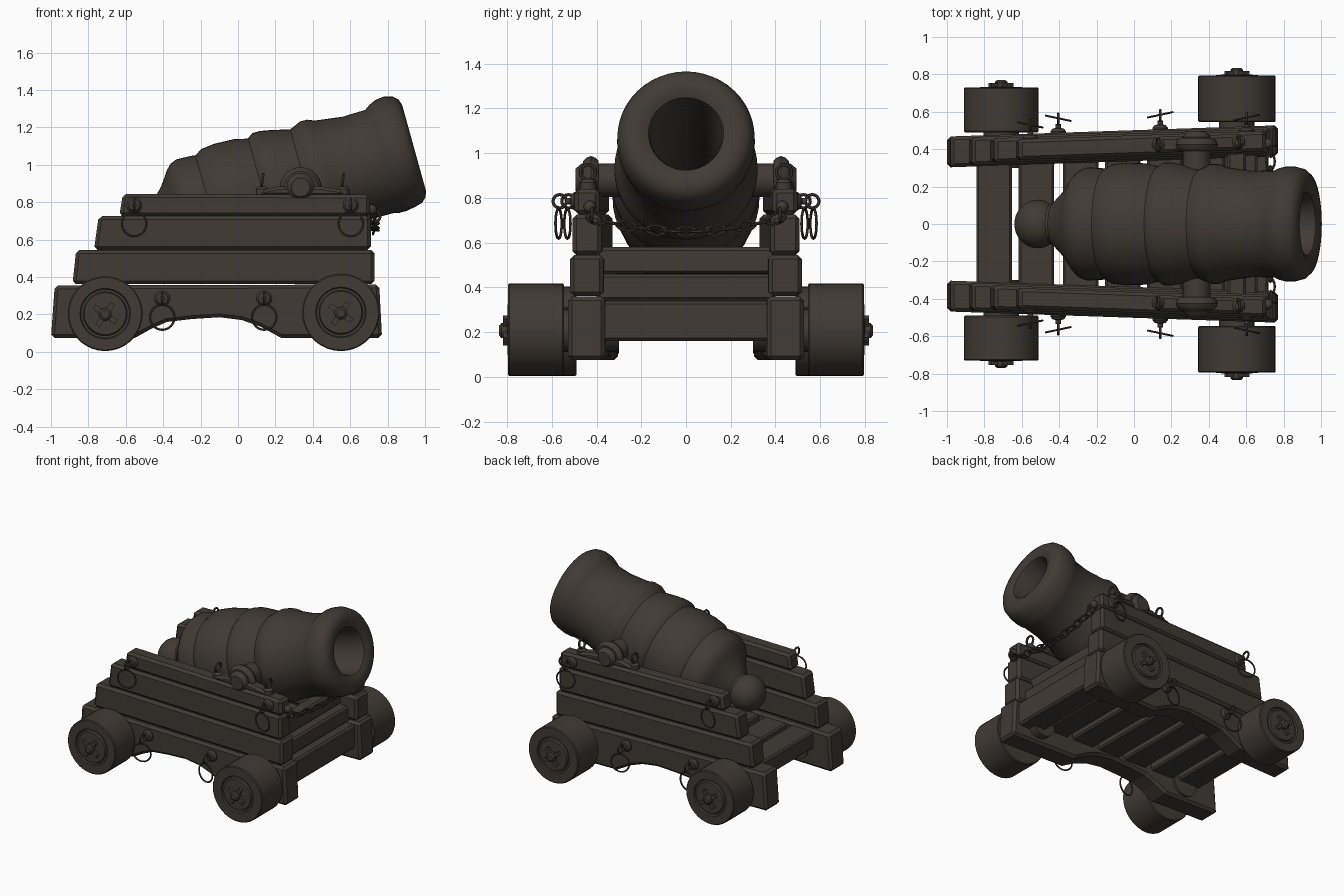
import bpy, bmesh, math
from mathutils import Matrix, Vector

if "Cube" in bpy.data.objects:
    bpy.data.objects.remove(bpy.data.objects["Cube"])

iron = bpy.data.materials.new("dark_brown")
iron.diffuse_color = (0.052, 0.043, 0.035, 1)
iron.use_nodes = True
iron.node_tree.nodes["Principled BSDF"].inputs["Base Color"].default_value = iron.diffuse_color
T = Matrix.Translation
AX_Y = Matrix.Rotation(math.pi / 2, 4, 'Z')   # turns the lathe axis from x to y


def finish(name, bm, bevel=0, mirror=False, angle=35):
    bmesh.ops.remove_doubles(bm, verts=bm.verts, dist=1e-5)
    bmesh.ops.recalc_face_normals(bm, faces=bm.faces)
    me = bpy.data.meshes.new(name)
    bm.to_mesh(me)
    bm.free()
    ob = bpy.data.objects.new(name, me)
    bpy.context.collection.objects.link(ob)
    me.materials.append(iron)
    if bevel:
        m = ob.modifiers.new("bevel", 'BEVEL')
        m.width, m.segments, m.limit_method = bevel, 1, 'ANGLE'
    if mirror:
        m = ob.modifiers.new("mirror", 'MIRROR')
        m.use_axis = (False, True, False)
        m.use_mirror_merge = False
    bpy.ops.object.select_all(action='DESELECT')
    bpy.context.view_layer.objects.active = ob
    ob.select_set(True)
    if not bevel:
        bpy.ops.object.shade_smooth_by_angle(angle=math.radians(angle))
    return ob


def lathe(bm, profile, mat, segs=32, closed=False):
    """Revolve (axial, radius) points about local x."""
    rings = []
    for i in range(segs):
        a = 2 * math.pi * i / segs
        rings.append([bm.verts.new(mat @ Vector((t, r * math.cos(a), r * math.sin(a))))
                      for t, r in profile])
    n = len(profile)
    for i in range(segs):
        p, q = rings[i], rings[(i + 1) % segs]
        for j in range(n if closed else n - 1):
            k = (j + 1) % n
            bm.faces.new((p[j], p[k], q[k], q[j]))


def torus(bm, mat, R, r, segs=20, sides=6):
    prof = [(r * math.sin(2 * math.pi * k / sides), R + r * math.cos(2 * math.pi * k / sides))
            for k in range(sides)]
    lathe(bm, prof, mat, segs, True)


def box(bm, lo, hi, mat=Matrix()):
    lo, hi = Vector(lo), Vector(hi)
    m = mat @ T((lo + hi) / 2) @ Matrix.Diagonal((*(hi - lo), 1))
    bmesh.ops.create_cube(bm, size=1, matrix=m)


def cheek_y(x):
    return 0.385 + (x + 1) * 0.034


def plank(name, outline, thick):
    """Side plank: xz outline extruded in y, following the splay of the carriage."""
    bm = bmesh.new()
    a = [bm.verts.new((x, cheek_y(x) - thick / 2, z)) for x, z in outline]
    b = [bm.verts.new((x, cheek_y(x) + thick / 2, z)) for x, z in outline]
    bm.faces.new(a)
    bm.faces.new(b[::-1])
    for i in range(len(a)):
        j = (i + 1) % len(a)
        bm.faces.new((a[i], b[i], b[j], a[j]))
    finish(name, bm, 0.018, True)


# Barrel with bands, flared muzzle, deep bore and breech knob; the body hangs slightly below the muzzle
bore = [(-1.05, 0), (-1.05, 0.15), (-0.02, 0.16), (0.005, 0.168)]
body = [(0.02, 0.2), (0.022, 0.235), (0.012, 0.27), (-0.015, 0.295), (-0.06, 0.307),
        (-0.11, 0.308), (-0.145, 0.3), (-0.175, 0.286), (-0.3, 0.284), (-0.45, 0.304),
        (-0.49, 0.32), (-0.53, 0.32), (-0.56, 0.306), (-0.59, 0.294), (-0.69, 0.318),
        (-0.75, 0.329), (-0.79, 0.329), (-0.82, 0.308), (-0.835, 0.31), (-0.89, 0.324),
        (-1.0, 0.328), (-1.075, 0.32), (-1.115, 0.296), (-1.14, 0.299), (-1.22, 0.302),
        (-1.255, 0.288), (-1.285, 0.258), (-1.3, 0.235), (-1.34, 0.18), (-1.385, 0.135),
        (-1.41, 0.108), (-1.435, 0.105)]
knob = [(-1.495 - 0.125 * math.cos(a), 0.13 * math.sin(a))
        for a in [math.radians(d) for d in range(130, -1, -13)]]
bm = bmesh.new()
lathe(bm, bore + body + knob, Matrix(), 48)
for v in bm.verts:
    v.co.z -= 0.022 * min(1, max(0, (-0.08 - v.co.x) / 0.1))
bm.transform(T((0.92, 0, 1.085)) @ Matrix.Rotation(math.radians(-15.5), 4, 'Y'))
finish("barrel", bm)

# Trunnions
bm = bmesh.new()
lathe(bm, [(0.2, 0), (0.2, 0.075), (0.465, 0.075), (0.495, 0.05), (0.495, 0)],
      T((0.335, 0, 0.88)) @ AX_Y, 24)
finish("trunnion", bm, mirror=True)

# Stepped carriage cheeks
plank("cheek_bottom", [(-1, .075), (-.55, .075), (-.46, .125), (-.38, .16), (-.25, .175), (-.1, .185),
                       (.02, .17), (.12, .135), (.23, .075), (.77, .075), (.755, .36), (-.98, .355)], 0.165)
plank("cheek_second", [(-.885, .362), (.73, .362), (.73, .545), (-.865, .545)], 0.15)
plank("cheek_third", [(-.77, .545), (.71, .545), (.71, .725), (-.745, .725)], 0.13)
plank("cheek_top", [(-.635, .725), (.705, .725), (.705, .84), (-.615, .845)], 0.11)

# Trunnion caps with straps
bm = bmesh.new()
lathe(bm, [(0.39, 0.07), (0.39, 0.09), (0.405, 0.105), (0.425, 0.112), (0.445, 0.105), (0.46, 0.09),
           (0.46, 0.07)], T((0.335, 0, 0.875)) @ AX_Y, 28, True)
finish("trunnion_cap", bm, mirror=True)
plank("cap_strap", [(.1, .835), (.58, .83), (.56, .865), (.44, .885), (.22, .885), (.13, .865)], 0.085)

# Floor planks and front transom
bm = bmesh.new()
for x in (-0.748, -0.522, -0.285, -0.06, 0.165, 0.39):
    w = cheek_y(x) - 0.04
    box(bm, (x - 0.095, -w, 0.21), (x + 0.095, w, 0.34))
finish("floor_planks", bm, 0.012)
bm = bmesh.new()
box(bm, (0.53, -0.38, 0.16), (0.72, 0.38, 0.34))
box(bm, (0.5, -0.4, 0.34), (0.66, 0.4, 0.46))
box(bm, (0.5, -0.4, 0.46), (0.6, 0.4, 0.58))
finish("front_transom", bm, 0.014)

# Wheels, axles and crossed hub pins
for name, x, r, y0, y1 in (("front", 0.55, 0.207, 0.545, 0.795), ("rear", -0.71, 0.2, 0.49, 0.73)):
    bm = bmesh.new()
    prof = [(y0, 0), (y0, r - .006), (y0 + .006, r), (y1 - .006, r), (y1, r - .006), (y1, .135),
            (y1 - .012, .13), (y1 - .012, .118), (y1 + .002, .112), (y1 + .006, 0)]
    lathe(bm, prof, T((x, 0, r + 0.004)) @ AX_Y, 36)
    finish(name + "_wheel", bm, mirror=True)
    bm = bmesh.new()
    lathe(bm, [(0.3, 0), (0.3, 0.095), (y0 + 0.02, 0.095), (y0 + 0.02, 0)],
          T((x, 0, r)) @ AX_Y, 20)
    finish(name + "_axle", bm, mirror=True)
    bm = bmesh.new()
    for k in range(4):
        m = T((x, 0, r)) @ Matrix.Rotation(math.radians(35 + 90 * k), 4, 'Y')
        box(bm, (0.01, y1 - 0.01, -0.014), (0.072, y1 + 0.024, 0.014), m)
    lathe(bm, [(y1 - .01, .034), (y1 + .03, .034), (y1 + .04, .022), (y1 + .04, 0)],
          T((x, 0, r)) @ AX_Y, 12)
    finish(name + "_hub_pin", bm, mirror=True)

# Side eyebolts with hanging rings
bm = bmesh.new()
for x, z in ((-0.555, 0.785), (0.603, 0.785), (-0.405, 0.285), (0.14, 0.285)):
    y = cheek_y(x) + (0.05 if z > 0.5 else 0.08)
    lathe(bm, [(-.02, .042), (.01, .042), (.025, .03), (.028, .014), (.05, .014), (.05, 0)],
          T((x, y, z)) @ AX_Y, 14)
    torus(bm, T((x, y + 0.075, z)), 0.03, 0.007, 16)
    swing = math.radians(12 if x > 0 else -12)
    torus(bm, T((x, y + 0.08, z - 0.1)) @ Matrix.Rotation(swing, 4, 'Z') @ AX_Y, 0.067, 0.006, 24)
finish("side_rings", bm, mirror=True)

# Eyebolts on top of the cap straps
bm = bmesh.new()
for x in (0.13, 0.56):
    y = cheek_y(x)
    lathe(bm, [(-.03, .035), (.02, .035), (.035, .02), (.035, 0)],
          T((x, y, 0.85)) @ Matrix.Rotation(-math.pi / 2, 4, 'Y'), 12)
    torus(bm, T((x, y, 0.915)) @ Matrix.Rotation(math.radians(8), 4, 'Y'), 0.034, 0.008, 16)
finish("cap_eyebolts", bm, mirror=True)

# Chain across the front with end hooks
bm = bmesh.new()
n = 13
for i in range(n):
    y = -0.4 + 0.8 * i / (n - 1)
    z = 0.65 + 0.35 * y * y
    link = (T((0.73, y, z)) @ Matrix.Rotation(math.atan(0.7 * y), 4, 'X')
            @ Matrix.Rotation(math.radians(20 + 75 * (i % 2)), 4, 'Y')
            @ Matrix.Diagonal((1, 1.75, 1, 1)))
    torus(bm, link, 0.023, 0.006, 16)
finish("front_chain", bm)
bm = bmesh.new()
bmesh.ops.create_uvsphere(bm, u_segments=12, v_segments=8, radius=0.028, matrix=T((0.715, 0.43, 0.76)))
torus(bm, T((0.73, 0.42, 0.725)) @ AX_Y, 0.03, 0.008, 14)
finish("chain_hooks", bm, mirror=True)
